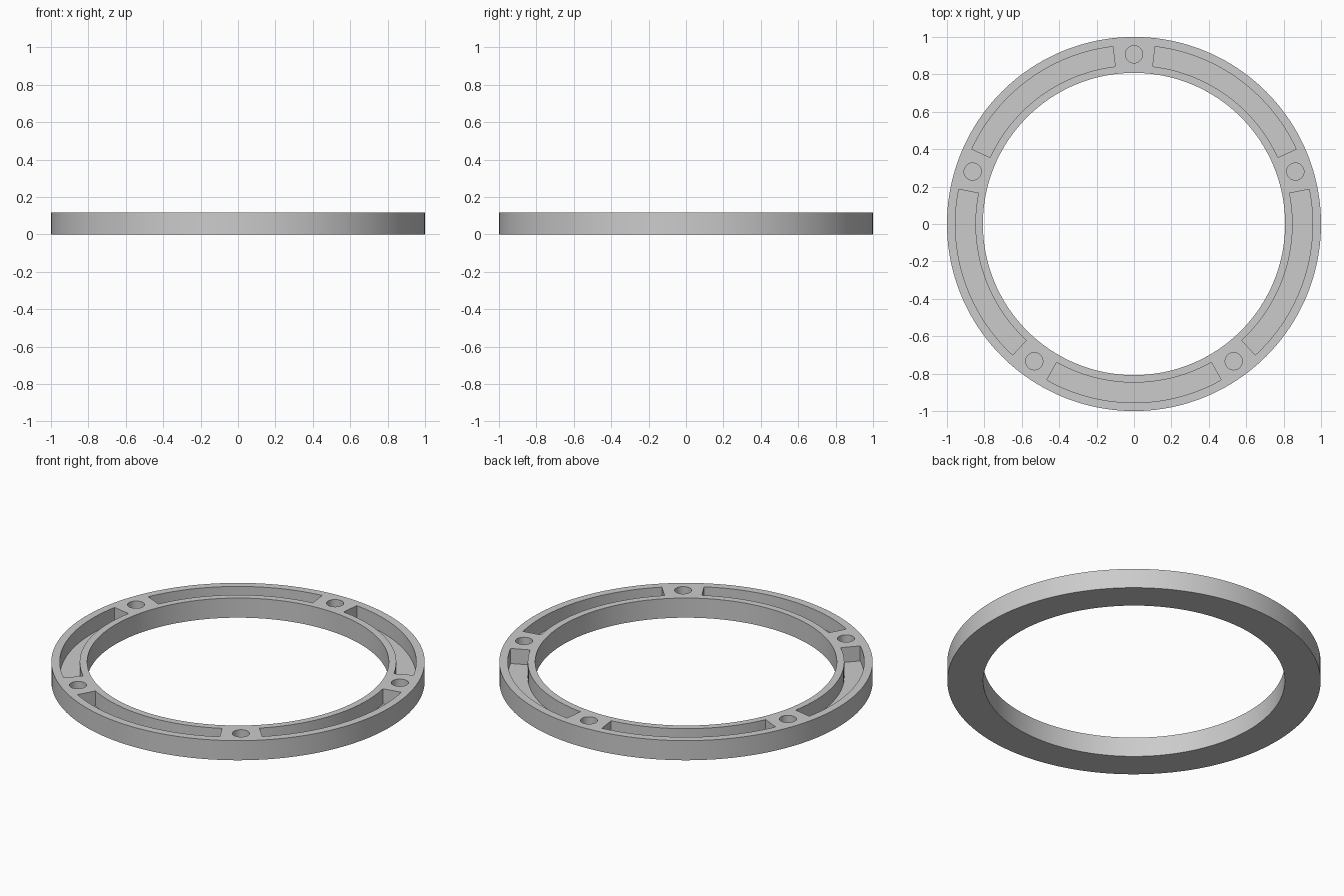
import bpy
import bmesh
from math import cos, sin, pi, radians, tau

HEIGHT, FLOOR = 0.116, 0.027
ABOVE = HEIGHT + 0.1
BORE_R = 0.808
POCKET_IN, POCKET_OUT = 0.848, 0.955
HOLE_R, HOLE_RING = 0.046, 0.907
COUNT = 5
STEP = tau / COUNT
GAP = radians(6.8)

if "Cube" in bpy.data.objects:
    bpy.data.objects.remove(bpy.data.objects["Cube"], do_unlink=True)

grey = bpy.data.materials.new("light grey")
grey.use_nodes = True
colour = (0.6, 0.6, 0.6, 1)
grey.diffuse_color = colour
grey.node_tree.nodes["Principled BSDF"].inputs["Base Color"].default_value = colour


def arc(radius, start, end, steps):
    return [(radius * cos(start + (end - start) * i / steps),
             radius * sin(start + (end - start) * i / steps))
            for i in range(steps + 1)]


def circle(radius, steps, cx=0, cy=0):
    return [(x + cx, y + cy) for x, y in arc(radius, 0, tau, steps)[:-1]]


def prism(bm, outline, bottom, top):
    """Closed upright solid with the given outline."""
    low = [bm.verts.new((x, y, bottom)) for x, y in outline]
    high = [bm.verts.new((x, y, top)) for x, y in outline]
    bm.faces.new(low[::-1])
    bm.faces.new(high)
    for i in range(len(low)):
        j = (i + 1) % len(low)
        bm.faces.new((low[i], low[j], high[j], high[i]))


def finish(bm, name):
    bmesh.ops.recalc_face_normals(bm, faces=bm.faces)
    mesh = bpy.data.meshes.new(name)
    bm.to_mesh(mesh)
    bm.free()
    mesh.materials.append(grey)
    obj = bpy.data.objects.new(name, mesh)
    bpy.context.collection.objects.link(obj)
    return obj


# Round blank
bm = bmesh.new()
prism(bm, circle(1, 160), 0, HEIGHT)
ring = finish(bm, "ring")

# Cutters: centre bore, five round holes and five curved pockets
bm = bmesh.new()
prism(bm, circle(BORE_R, 160), -0.1, ABOVE)
for k in range(COUNT):
    a = pi / 2 + k * STEP
    prism(bm, circle(HOLE_R, 32, HOLE_RING * cos(a), HOLE_RING * sin(a)), FLOOR, ABOVE)
    start, end = a + GAP, a + STEP - GAP
    outline = arc(POCKET_OUT, start, end, 28) + arc(POCKET_IN, end, start, 28)
    prism(bm, outline, FLOOR, ABOVE)
cutter = finish(bm, "ring_cutter")
cutter.hide_render = True

# Cut, then drop the helper
cut = ring.modifiers.new("cut", "BOOLEAN")
cut.operation = "DIFFERENCE"
cut.solver = "EXACT"
cut.object = cutter
bpy.ops.object.select_all(action="DESELECT")
bpy.context.view_layer.objects.active = ring
ring.select_set(True)
bpy.ops.object.modifier_apply(modifier=cut.name)
bpy.data.objects.remove(cutter, do_unlink=True)

# Smooth walls with crisp rims
bpy.ops.object.shade_smooth_by_angle(angle=radians(30))
